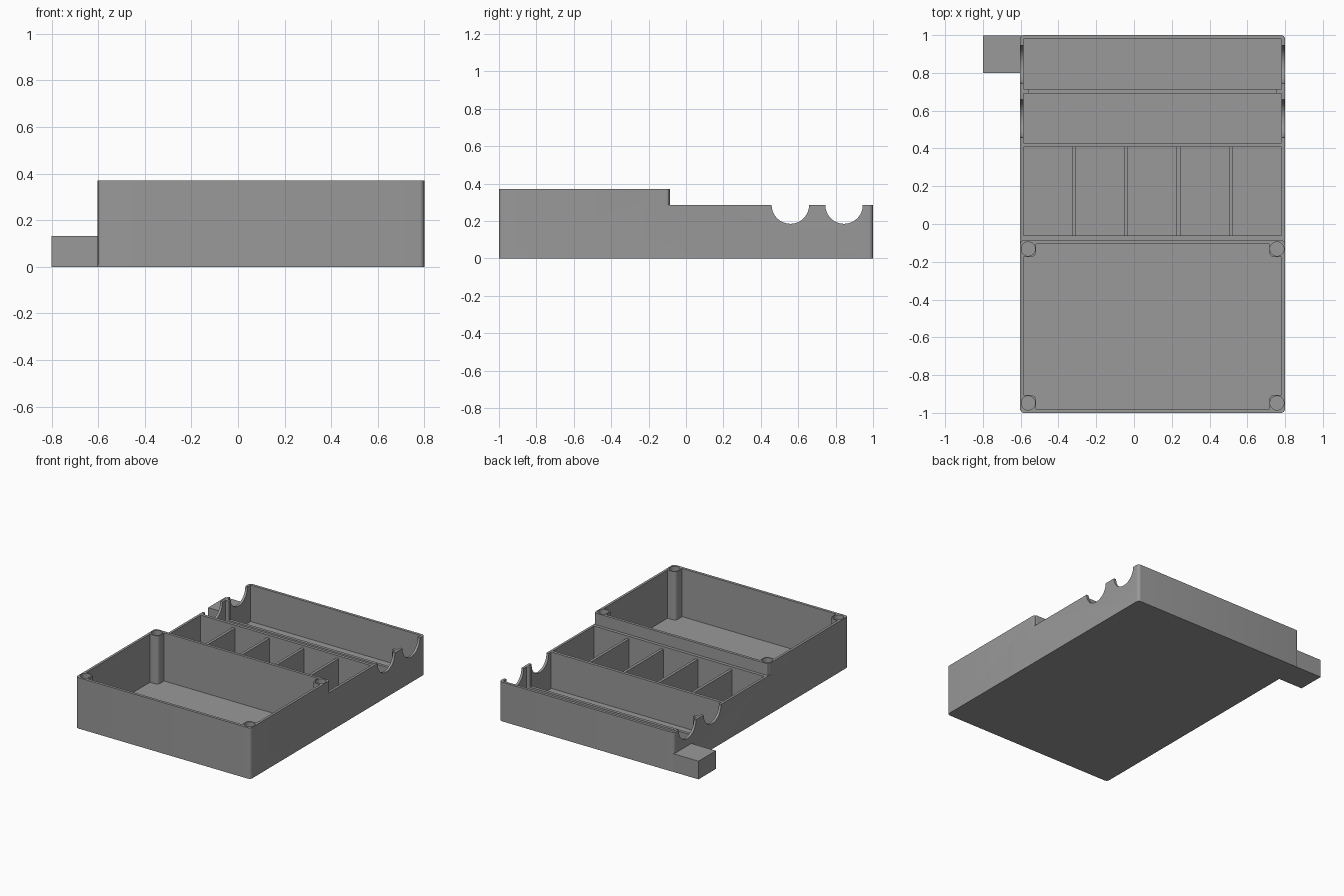
import bpy, bmesh, math
from mathutils import Matrix

if "Cube" in bpy.data.objects:
    bpy.data.objects.remove(bpy.data.objects["Cube"])

grey = bpy.data.materials.new("plain_grey")
grey.diffuse_color = (0.32, 0.32, 0.32, 1)
grey.use_nodes = True
grey.node_tree.nodes["Principled BSDF"].inputs["Base Color"].default_value = grey.diffuse_color


def finish(name, bm):
    bmesh.ops.recalc_face_normals(bm, faces=bm.faces[:])
    me = bpy.data.meshes.new(name)
    bm.to_mesh(me)
    bm.free()
    me.materials.append(grey)
    ob = bpy.data.objects.new(name, me)
    bpy.context.collection.objects.link(ob)
    return ob


def block(name, x0, x1, y0, y1, z0, z1, r=0.0, seg=6):
    """Upright prism on a rectangle, with optionally rounded corners."""
    bm = bmesh.new()
    pts = []
    corners = [(x1, y1, -1, -1), (x0, y1, 1, -1), (x0, y0, 1, 1), (x1, y0, -1, 1)]
    for i, (x, y, sx, sy) in enumerate(corners):
        if r == 0:
            pts.append((x, y))
            continue
        for k in range(seg + 1):
            a = math.pi / 2 * (i + k / seg)
            pts.append((x + sx * r + r * math.cos(a), y + sy * r + r * math.sin(a)))
    f = bm.faces.new([bm.verts.new((x, y, z0)) for x, y in pts])
    ext = bmesh.ops.extrude_face_region(bm, geom=[f])
    for v in ext["geom"]:
        if isinstance(v, bmesh.types.BMVert):
            v.co.z = z1
    return finish(name, bm)


def cylinder(name, centre, r, length, axis="Z", seg=48):
    bm = bmesh.new()
    m = Matrix.Translation(centre)
    if axis == "X":
        m = m @ Matrix.Rotation(math.pi / 2, 4, "Y")
    bmesh.ops.create_cone(bm, cap_ends=True, segments=seg, radius1=r, radius2=r,
                          depth=length, matrix=m)
    return finish(name, bm)


def boolean(ob, tool, op):
    mod = ob.modifiers.new(op, "BOOLEAN")
    mod.operation, mod.object, mod.solver = op, tool, "EXACT"
    bpy.context.view_layer.objects.active = ob
    bpy.ops.object.modifier_apply(modifier=mod.name)
    bpy.data.objects.remove(tool)


L, R = -0.603, 0.8           # outer sides
IL, IR = -0.585, 0.782       # inner sides
FLOOR, LOW, HIGH = 0.02, 0.285, 0.37

# Shell: tall front box joined to the lower rear tray
tray = block("tray_body", L, R, -1, -0.085, 0, HIGH, 0.022)
boolean(tray, block("rear", L, R, -0.3, 1, 0, LOW, 0.022), "UNION")

# Hollow compartments: front box, divided bay, rear channels
for y0, y1 in ((-0.98, -0.105), (-0.062, 0.408), (0.43, 0.98)):
    boolean(tray, block("cutter", IL, IR, y0, y1, FLOOR, 0.6), "DIFFERENCE")

# Corner screw posts with holes
for x in (-0.56, 0.757):
    for y in (-0.948, -0.132):
        s = 0.043
        boolean(tray, block("post", x - s + 0.003, x + s - 0.003, y - s, y + s,
                            0.01, HIGH, 0.025), "UNION")
        # fillers tie the post to both neighbouring walls
        wx = -0.595 if x < 0 else 0.792
        wy = -0.99 if y < -0.5 else -0.095
        boolean(tray, block("tie", min(x, wx), max(x, wx), y - s, y + s, 0.01, HIGH), "UNION")
        boolean(tray, block("tie", x - 0.04, x + 0.04, min(y, wy), max(y, wy), 0.01, HIGH), "UNION")
for x in (-0.56, 0.757):
    for y in (-0.948, -0.132):
        boolean(tray, cylinder("hole", (x, y, HIGH), 0.037, 0.5, seg=32), "DIFFERENCE")

# Half-round notches through both side walls
for y in (0.558, 0.845):
    boolean(tray, cylinder("notch", (0.1, y, LOW), 0.1, 2.0, "X"), "DIFFERENCE")

# Dividers of the middle bay
for i in range(4):
    x = -0.318 + i * 0.277
    block(f"bay_divider_{i + 1}", x - 0.01, x + 0.01, -0.066, 0.412, 0.015, 0.265)

# Low ridge between the channels, with end posts
block("channel_ridge", IL - 0.004, IR + 0.004, 0.692, 0.714, 0.015, 0.145)
for side, x0, x1 in (("left", IL - 0.004, -0.558), ("right", 0.754, IR + 0.004)):
    block("ridge_post_" + side, x0, x1, 0.692, 0.714, 0.015, LOW)

# Side block at the back left corner
block("side_block", -0.8, L + 0.01, 0.8, 0.999, 0, 0.132)

# Smooth the curved corners only
bpy.ops.object.select_all(action="DESELECT")
tray.select_set(True)
bpy.context.view_layer.objects.active = tray
bpy.ops.object.shade_smooth_by_angle(angle=math.radians(30))
